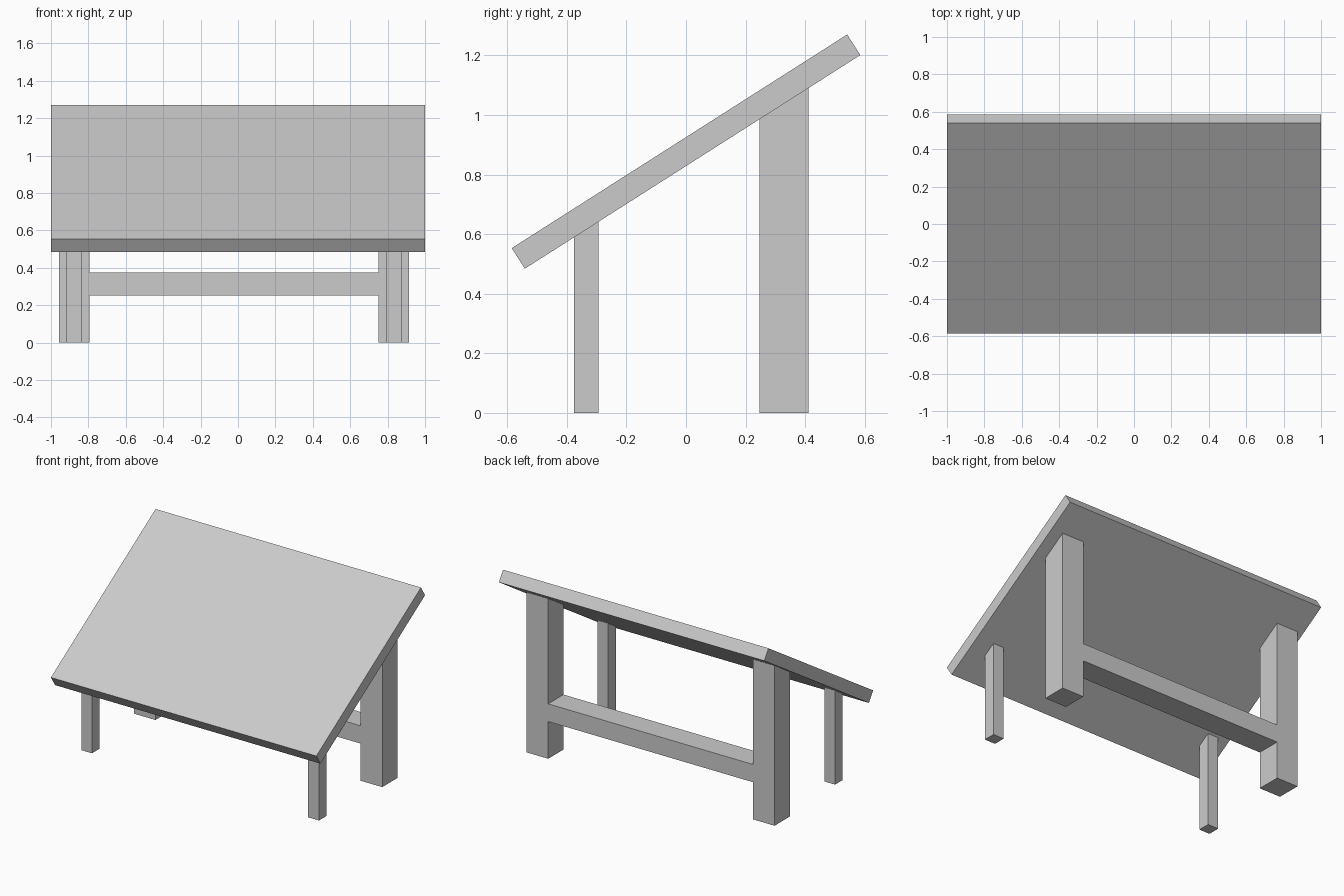
import bpy
import bmesh

if "Cube" in bpy.data.objects:
    bpy.data.objects.remove(bpy.data.objects["Cube"])


def prism(name, profile, x0, x1):
    """Extrude a (y, z) outline along x from x0 to x1."""
    bm = bmesh.new()
    face = bm.faces.new([bm.verts.new((x0, y, z)) for y, z in profile])
    ext = bmesh.ops.extrude_face_region(bm, geom=[face])
    moved = [g for g in ext["geom"] if isinstance(g, bmesh.types.BMVert)]
    bmesh.ops.translate(bm, verts=moved, vec=(x1 - x0, 0, 0))
    bmesh.ops.recalc_face_normals(bm, faces=bm.faces)
    mesh = bpy.data.meshes.new(name)
    bm.to_mesh(mesh)
    bm.free()
    obj = bpy.data.objects.new(name, mesh)
    bpy.context.collection.objects.link(obj)
    return obj


def underside(y):
    """Height of the sloping underside of the top."""
    return 0.484 + (y + 0.541) * (1.201 - 0.484) / (0.585 + 0.541)


def leg(name, x0, x1, y0, y1):
    """Square leg, mitred to meet the sloping top."""
    prism(name, [(y0, 0), (y1, 0), (y1, underside(y1)), (y0, underside(y0))], x0, x1)


# Tilted desk top
prism("desk_top", [(-0.541, 0.484), (0.585, 1.201), (0.541, 1.27), (-0.585, 0.553)], -1, 1)

# Slim front legs and thick back legs
for side, front, back in (("left", (-0.917, -0.837), (-0.956, -0.795)),
                          ("right", (0.792, 0.873), (0.75, 0.914))):
    leg("front_leg_" + side, *front, -0.376, -0.294)
    leg("back_leg_" + side, *back, 0.247, 0.412)

# Rail joining the back legs
prism("back_rail", [(0.247, 0.253), (0.412, 0.253), (0.412, 0.374), (0.247, 0.374)], -0.795, 0.75)
